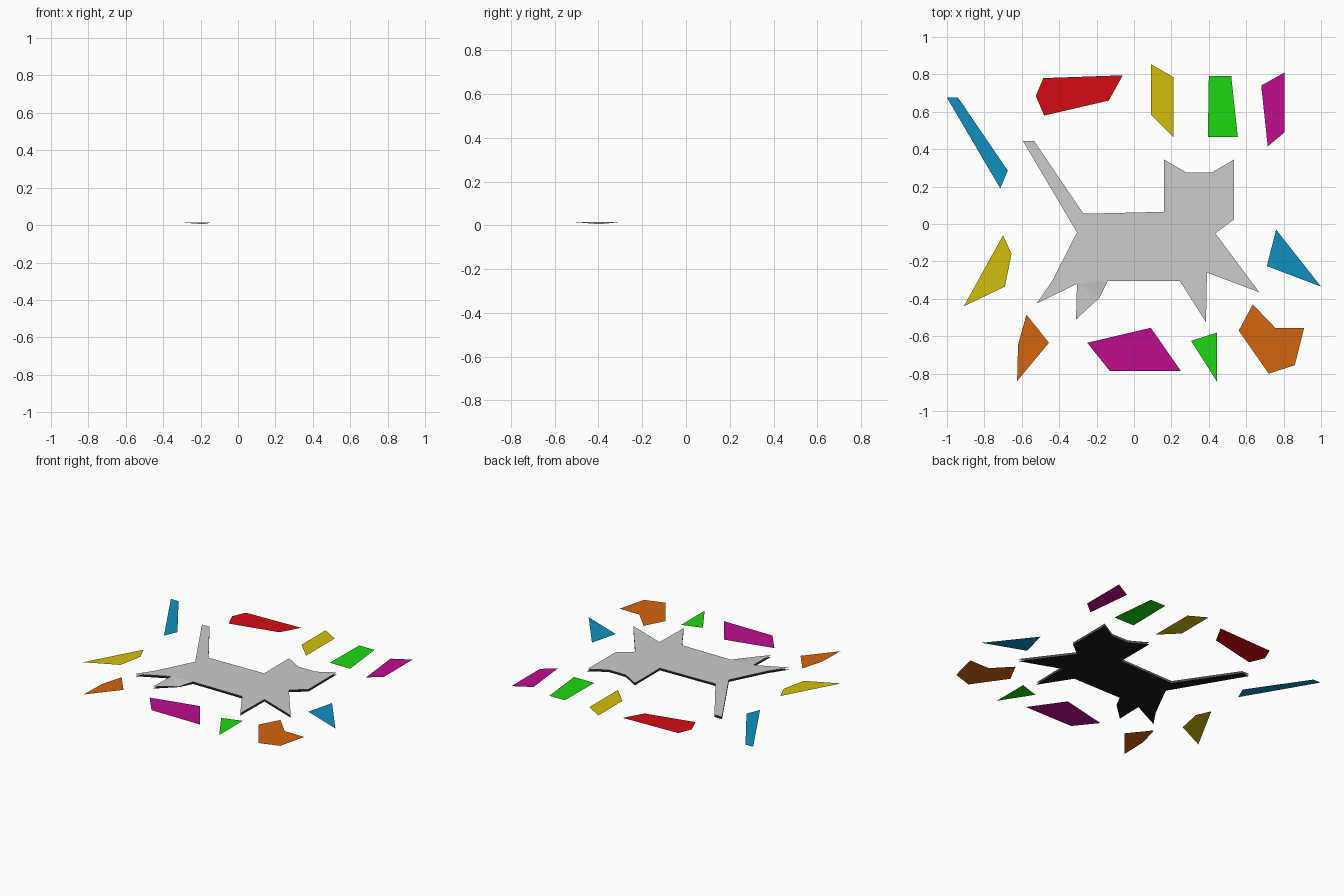
import bpy, bmesh

if "Cube" in bpy.data.objects:
    bpy.data.objects.remove(bpy.data.objects["Cube"])

COLORS = {
    "red": (0.65, 0.004, 0.007), "yellow": (0.65, 0.52, 0.004),
    "green": (0.013, 0.68, 0.006), "magenta": (0.52, 0.004, 0.27),
    "blue": (0.005, 0.28, 0.53), "orange": (0.65, 0.13, 0.005),
    "black": (0.01, 0.01, 0.01),
}


def material(color):
    mat = bpy.data.materials.get(color) or bpy.data.materials.new(color)
    mat.diffuse_color = (*COLORS[color], 1)
    mat.use_nodes = True
    mat.node_tree.nodes["Principled BSDF"].inputs["Base Color"].default_value = mat.diffuse_color
    return mat


def flat_shape(name, outline, z=0.0, color=None, up=True, dips=()):
    """Flat sheet from an outline; dips are (corner, z) changes."""
    bm = bmesh.new()
    verts = [bm.verts.new((x, y, z)) for x, y in outline]
    face = bm.faces.new(verts)
    face.normal_update()
    if (face.normal.z > 0) != up:
        face.normal_flip()
    if dips:
        bmesh.ops.triangulate(bm, faces=[face])
        for i, dip_z in dips:
            verts[i].co.z = dip_z
    mesh = bpy.data.meshes.new(name)
    bm.to_mesh(mesh)
    bm.free()
    if color:
        mesh.materials.append(material(color))
    obj = bpy.data.objects.new(name, mesh)
    bpy.context.collection.objects.link(obj)
    return obj


# Cat silhouette: grey top sheet (one paw corner sags) over a black backing
cat = [
    (-.595, .445), (-.535, .445), (-.27, .055), (.16, .065),      # tail, back
    (.16, .345), (.28, .275), (.415, .275), (.535, .345),         # ears
    (.535, .025), (.435, -.05),                                   # face
    (.67, -.365), (.39, -.26), (.385, -.525), (.245, -.305),      # front legs
    (-.14, -.305), (-.185, -.395), (-.31, -.51), (-.305, -.32),   # hind leg
    (-.52, -.425), (-.435, -.30), (-.305, -.045),                 # rear leg
]
flat_shape("cat_top", cat, z=0.0145, dips=[(15, 0.005)])
flat_shape("cat_backing", cat, color="black", up=False)

# Loose puzzle pieces lying around the cat
flat_shape("body_piece_upper", [(-.525, .685), (-.485, .78), (-.06, .795),
                                (-.135, .66), (-.48, .58)], color="red")
flat_shape("head_piece_left", [(.09, .855), (.21, .785), (.21, .465),
                               (.09, .585)], color="yellow")
flat_shape("head_piece_middle", [(.40, .79), (.52, .79), (.555, .465),
                                 (.395, .465)], color="green")
flat_shape("head_piece_right", [(.68, .74), (.805, .81), (.805, .49),
                                (.715, .415)], color="magenta")
flat_shape("tail_piece", [(-1, .675), (-.94, .675), (-.675, .285),
                          (-.715, .19)], color="blue")
flat_shape("front_leg_piece", [(.76, -.03), (1, -.335), (.71, -.225)],
           color="blue")
flat_shape("chest_piece", [(.635, -.43), (.755, -.555), (.91, -.555),
                           (.86, -.755), (.72, -.80), (.56, -.57)],
           color="orange")
flat_shape("second_front_leg_piece", [(.305, -.625), (.445, -.58),
                                      (.445, -.845)], color="green")
flat_shape("body_piece_lower", [(-.25, -.635), (.09, -.555), (.25, -.785),
                                (-.13, -.785)], color="magenta")
flat_shape("hind_leg_piece", [(-.575, -.485), (-.455, -.635), (-.625, -.84),
                              (-.62, -.645)], color="orange")
flat_shape("rear_leg_piece", [(-.70, -.06), (-.655, -.16), (-.69, -.335),
                              (-.91, -.44)], color="yellow")
